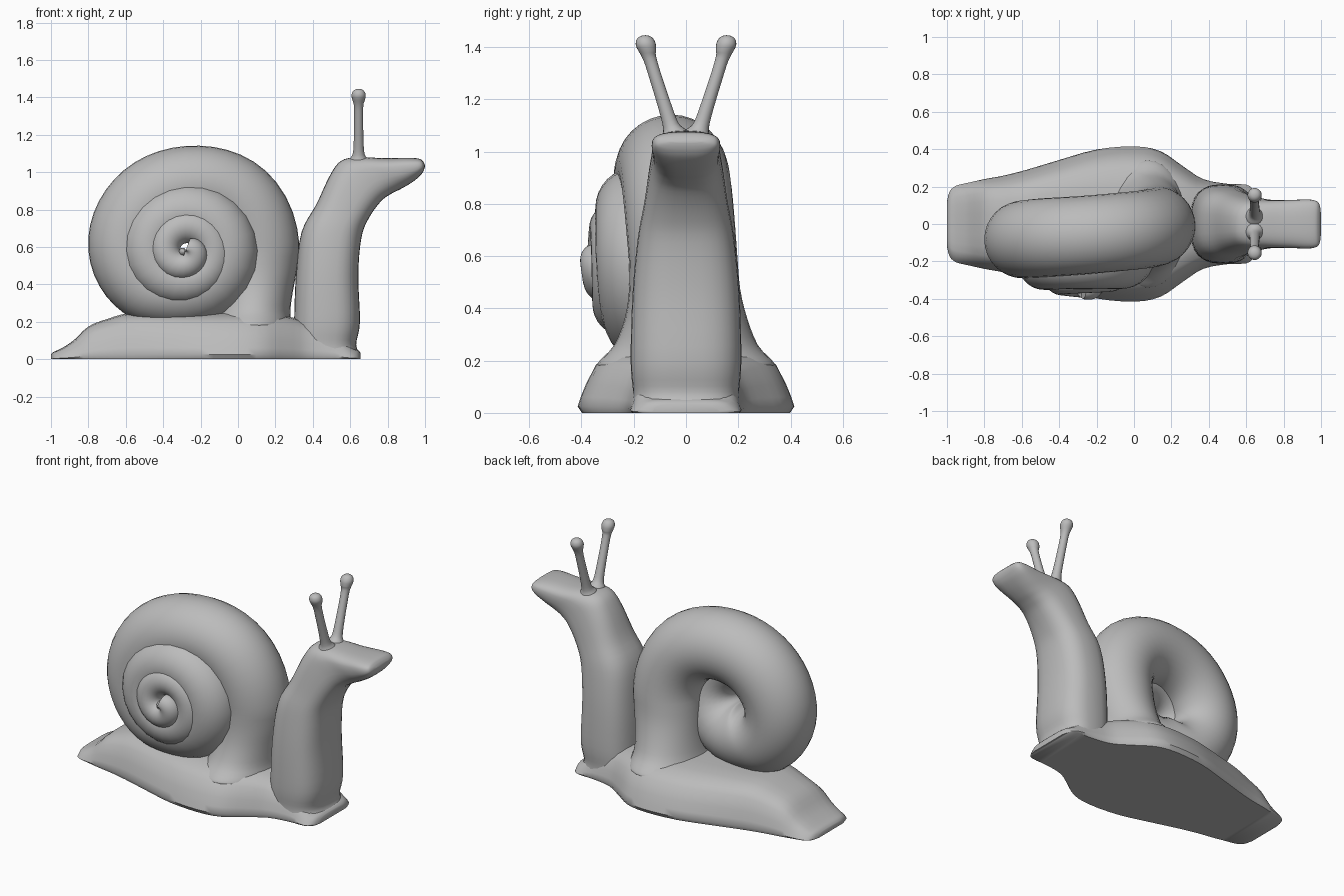
import bpy, bmesh, math
from mathutils import Vector

cube = bpy.data.objects.get("Cube")
if cube:
    bpy.data.objects.remove(cube, do_unlink=True)

grey = bpy.data.materials.new("soft_grey")
grey.use_nodes = True
COLOR = (0.5, 0.5, 0.5, 1)
grey.diffuse_color = COLOR
grey.node_tree.nodes["Principled BSDF"].inputs["Base Color"].default_value = COLOR


def spline(keys, steps):
    """Catmull-Rom interpolation of rows of numbers."""
    rows = []
    for i in range(len(keys) - 1):
        a, b = keys[max(i - 1, 0)], keys[i]
        c, d = keys[i + 1], keys[min(i + 2, len(keys) - 1)]
        for s in range(steps):
            t = s / steps
            rows.append([q + 0.5 * t * (r - p + t * (2 * p - 5 * q + 4 * r - s4 + t * (3 * (q - r) + s4 - p)))
                         for p, q, r, s4 in zip(a, b, c, d)])
    rows.append(list(keys[-1]))
    return rows


def skin(name, rings, angle=40):
    """Bridge equal rings of points into a closed smooth skin."""
    bm = bmesh.new()
    loops = [[bm.verts.new(p) for p in ring] for ring in rings]
    n = len(loops[0])
    for a, b in zip(loops, loops[1:]):
        for i in range(n):
            j = (i + 1) % n
            bm.faces.new((a[i], a[j], b[j], b[i]))
    bm.faces.new(loops[0][::-1])
    bm.faces.new(loops[-1])
    bmesh.ops.recalc_face_normals(bm, faces=bm.faces)
    mesh = bpy.data.meshes.new(name)
    bm.to_mesh(mesh)
    bm.free()
    mesh.materials.append(grey)
    obj = bpy.data.objects.new(name, mesh)
    bpy.context.collection.objects.link(obj)
    bpy.ops.object.select_all(action='DESELECT')
    obj.select_set(True)
    bpy.context.view_layer.objects.active = obj
    bpy.ops.object.shade_smooth_by_angle(angle=math.radians(angle))
    return obj


def oval(center, u, v, power=2.0, n=32):
    """Superellipse ring spanned by half axes u and v."""
    ring = []
    for i in range(n):
        a = 2 * math.pi * i / n
        c, s = math.cos(a), math.sin(a)
        ring.append(Vector(center)
                    + Vector(u) * math.copysign(abs(c) ** (2 / power), c)
                    + Vector(v) * math.copysign(abs(s) ** (2 / power), s))
    return ring


# Foot: x, half width, height
foot_keys = [(-1, .12, .025), (-.985, .175, .04), (-.95, .205, .055), (-.88, .222, .1),
             (-.8, .24, .175), (-.7, .258, .215), (-.58, .288, .247), (-.4, .342, .25),
             (-.2, .398, .25), (0, .415, .25), (.14, .39, .245), (.26, .31, .23),
             (.37, .24, .2), (.5, .215, .16), (.6, .21, .07), (.64, .18, .05), (.655, .13, .035)]
half = [(.96, 0), (1, .1), (.97, .25), (.92, .45), (.83, .74), (.7, .89), (.5, .97), (.25, 1)]
outline = half + [(0, 1)] + [(-y, z) for y, z in reversed(half)]
skin("foot", [[(x, w * y, h * z) for y, z in outline] for x, w, h in spline(foot_keys, 3)], 50)

# Neck and head: back x, back z, front x, front z, half width
neck_keys = [(.29, .01, .65, .01, .205), (.29, .04, .652, .03, .205), (.3, .09, .632, .08, .203),
             (.3, .2, .652, .2, .212), (.31, .45, .643, .45, .205), (.34, .68, .66, .65, .185),
             (.42, .83, .7, .755, .162), (.49, .98, .765, .845, .143), (.55, 1.06, .82, .885, .132),
             (.64, 1.08, .87, .91, .127), (.78, 1.075, .925, .942, .129), (.9, 1.077, .968, .975, .131),
             (.965, 1.073, .988, 1.0, .122), (.987, 1.06, .997, 1.02, .1), (.997, 1.045, 1.0, 1.035, .06)]
rings = []
for bx, bz, fx, fz, w in spline(neck_keys, 4):
    rings.append(oval(((bx + fx) / 2, 0, (bz + fz) / 2),
                      ((fx - bx) / 2, 0, (fz - bz) / 2), (0, w, 0), 2.7))
skin("neck_and_head", rings, 60)

# Shell: flared mouth (x, y, z, radius, half width) rising into a coiled tube
CX, CZ = -.28, .58
# Coil: angle, path radius, tube radius, y
coil_keys = [(0, .4, .208, -.01), (45, .395, .21, -.035), (90, .35, .21, -.06), (135, .33, .21, -.075),
             (180, .315, .205, -.085), (225, .27, .2, -.1), (270, .21, .19, -.125),
             (360, .22, .17, -.175), (450, .205, .155, -.192), (540, .2, .14, -.212),
             (630, .165, .12, -.238), (720, .15, .1, -.262), (810, .13, .09, -.28),
             (900, .11, .085, -.295), (1000, .07, .08, -.315), (1080, .04, .075, -.33),
             (1150, .02, .05, -.35)]
mouth_keys = [(.072, 0, .16, .2, .31), (.072, 0, .18, .215, .338), (.073, 0, .2, .213, .33),
              (.08, 0, .26, .2, .275), (.095, 0, .36, .198, .235), (.11, -.005, .47, .204, .213),
              (.12, -.01, .58, .208, .208)]
rings = [oval((x, y, z), (r, 0, 0), (0, w, 0)) for x, y, z, r, w in spline(mouth_keys, 3)[:-1]]
for deg, path, r, y in spline(coil_keys, 6):
    c, s = math.cos(math.radians(deg)), math.sin(math.radians(deg))
    rings.append(oval((CX + path * c, y, CZ + path * s), (r * c, 0, r * s), (0, r, 0)))
skin("shell", rings, 60)

# Eye stalks: y, z, radius, ending in a rounded bulb
stalk_keys = [(.035, 1.03, .07), (.046, 1.07, .048), (.058, 1.1, .031), (.08, 1.17, .026),
              (.115, 1.28, .024), (.138, 1.355, .025), (.147, 1.385, .033), (.154, 1.41, .038),
              (.158, 1.43, .032), (.16, 1.441, .02), (.161, 1.445, .006)]
tilt = Vector((0, .955, -.296))
for side, sign in (("left", 1), ("right", -1)):
    rings = []
    for y, z, r in spline(stalk_keys, 3):
        # level the bulb so its top stays rounded
        axis = tilt if z < 1.37 else Vector((0, 1, -.1))
        rings.append(oval((.645, sign * y, z), (r, 0, 0), (0, sign * r * axis.y, r * axis.z), n=20))
    skin(side + "_eye_stalk", rings, 70)
